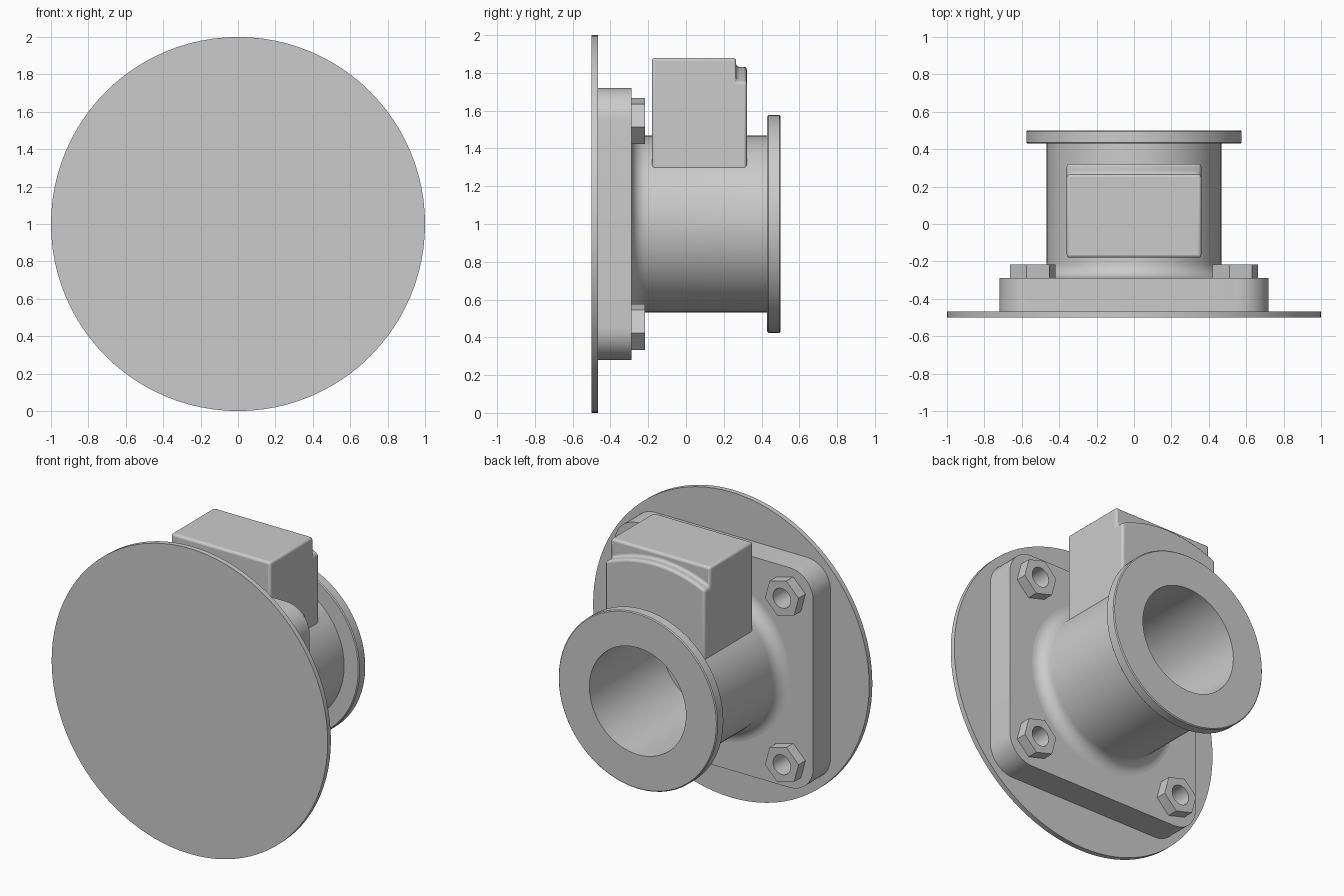
import bpy, bmesh
from math import sin, cos, pi, sqrt, radians
from mathutils import Vector

if "Cube" in bpy.data.objects:
    bpy.data.objects.remove(bpy.data.objects["Cube"])

AXIS_Z = 1.0  # height of the pipe axis, which runs along y


def finish(name, bm):
    bmesh.ops.recalc_face_normals(bm, faces=bm.faces)
    me = bpy.data.meshes.new(name)
    bm.to_mesh(me)
    bm.free()
    ob = bpy.data.objects.new(name, me)
    bpy.context.collection.objects.link(ob)
    return ob


def activate(ob):
    bpy.ops.object.select_all(action='DESELECT')
    ob.select_set(True)
    bpy.context.view_layer.objects.active = ob


def smooth(ob, angle=32):
    activate(ob)
    bpy.ops.object.shade_smooth_by_angle(angle=radians(angle))


def circle(r, n, cx=0, cz=AXIS_Z, turn=0.0):
    return [(cx + r * cos(turn + 2 * pi * i / n), cz + r * sin(turn + 2 * pi * i / n)) for i in range(n)]


def prism(bm, outline, y0, y1):
    face = bm.faces.new([bm.verts.new((x, y0, z)) for x, z in outline])
    ext = bmesh.ops.extrude_face_region(bm, geom=[face], use_keep_orig=True)
    verts = [g for g in ext['geom'] if isinstance(g, bmesh.types.BMVert)]
    bmesh.ops.translate(bm, verts=verts, vec=(0, y1 - y0, 0))


def cut(ob, cutter):
    activate(ob)
    mod = ob.modifiers.new('holes', 'BOOLEAN')
    mod.operation = 'DIFFERENCE'
    mod.solver = 'EXACT'
    mod.object = cutter
    bpy.ops.object.modifier_apply(modifier=mod.name)


# Large thin backing disc
bm = bmesh.new()
prism(bm, circle(1.0, 96), -0.5, -0.467)
disc = finish('backing_disc', bm)

# Rounded square mounting plate
half, rad = 0.72, 0.17
outline = []
for q, (sx, sz) in enumerate([(1, 1), (-1, 1), (-1, -1), (1, -1)]):
    for k in range(11):
        a = (q + k / 10) * pi / 2
        outline.append((sx * (half - rad) + rad * cos(a), AXIS_Z + sz * (half - rad) + rad * sin(a)))
bm = bmesh.new()
prism(bm, outline, -0.467, -0.288)
plate = finish('mounting_plate', bm)

# Four hexagonal nuts, and the bolt holes through nuts and plate
centres = [(sx * 0.542, AXIS_Z + sz * 0.545) for sx in (-1, 1) for sz in (-1, 1)]
bm, holes = bmesh.new(), bmesh.new()
for cx, cz in centres:
    prism(bm, circle(0.126, 6, cx, cz, pi / 4), -0.295, -0.217)
    prism(holes, circle(0.064, 32, cx, cz), -0.46, -0.1)
nuts = finish('nuts', bm)
cutter = finish('hole_cutter', holes)
cut(plate, cutter)
cut(nuts, cutter)
bpy.data.objects.remove(cutter)

# Pipe: bore, end flange, outer wall and base fillet turned around the axis
profile = [(0, -0.25), (0.35, -0.25), (0.35, 0.5), (0.57, 0.5), (0.576, 0.494),
           (0.576, 0.436), (0.57, 0.43), (0.468, 0.43)]
f = 0.08
for k in range(9):
    a = k / 8 * pi / 2
    profile.append((0.468 + f * (1 - cos(a)), -0.288 + f * (1 - sin(a))))
profile += [(0.548, -0.31), (0, -0.31)]
bm = bmesh.new()
edges = []
pts = [bm.verts.new((r, y, AXIS_Z)) for r, y in profile]
edges = [bm.edges.new(p) for p in zip(pts, pts[1:])]
bmesh.ops.spin(bm, geom=pts + edges, cent=(0, 0, AXIS_Z), axis=(0, 1, 0), angle=2 * pi,
               steps=64, use_duplicate=False)
bmesh.ops.remove_doubles(bm, verts=bm.verts, dist=1e-4)
pipe = finish('flanged_pipe', bm)

# Box on the pipe with a raised, arched back panel: side section swept across x
def section(x):
    arc = lambda r: AXIS_Z + sqrt(r * r - x * x)
    return [(-0.18, arc(0.41)), (-0.18, 1.88), (0.265, 1.88), (0.265, arc(0.832)),
            (0.322, arc(0.832)), (0.322, arc(0.41))]


bm = bmesh.new()
n = 20
rows = [[bm.verts.new((x, y, z)) for y, z in section(x)]
        for x in (-0.36 + 0.72 * i / n for i in range(n + 1))]
for a, b in zip(rows, rows[1:]):
    for j in range(6):
        k = (j + 1) % 6
        bm.faces.new((a[j], a[k], b[k], b[j]))
bm.faces.new(rows[0])
bm.faces.new(rows[-1])
box = finish('top_box', bm)
bev = box.modifiers.new('soft_edges', 'BEVEL')
bev.width = 0.015
bev.segments = 3
bev.limit_method = 'ANGLE'
bev.angle_limit = radians(40)

for ob in (disc, plate, nuts, pipe, box):
    smooth(ob)
